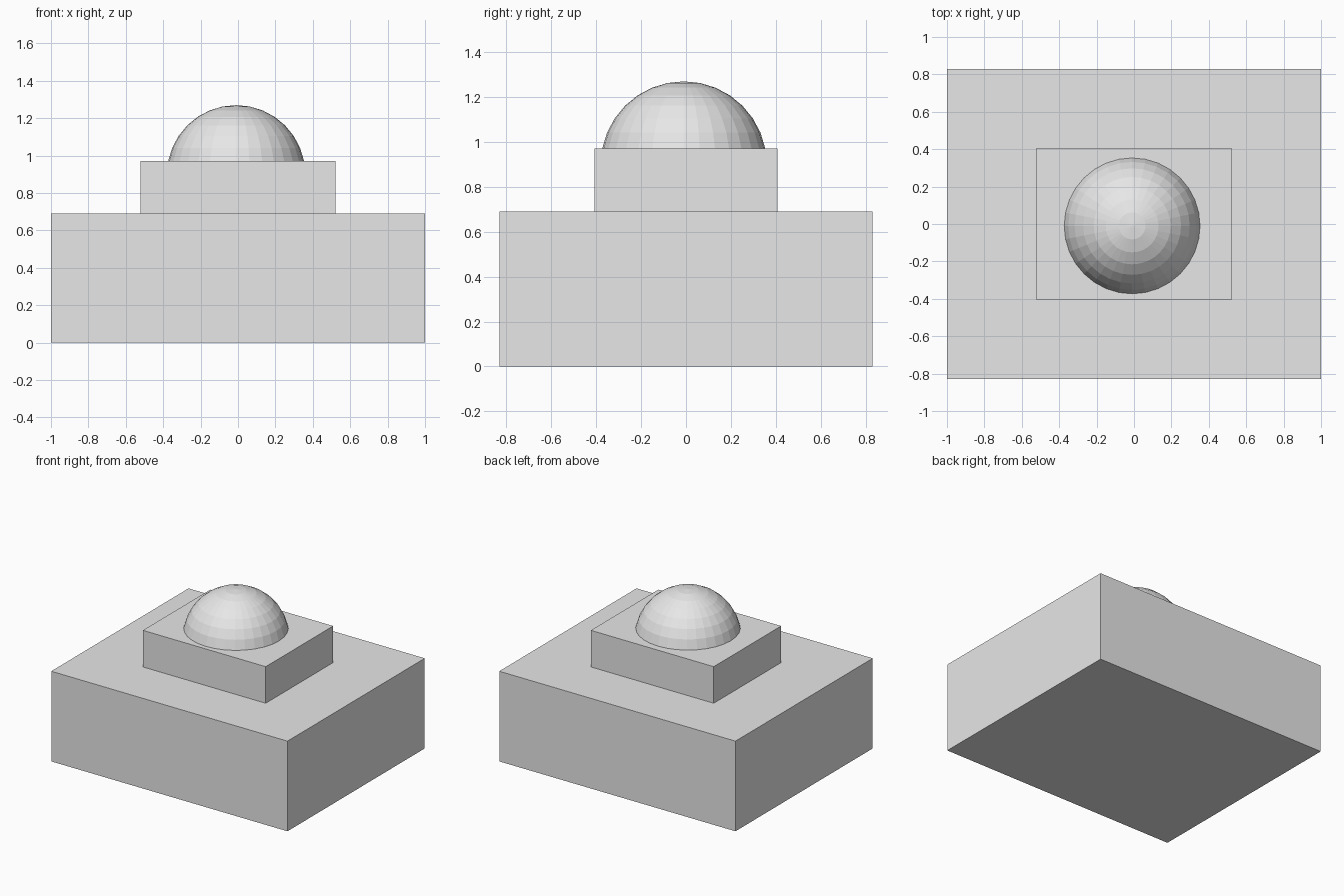
import bpy

cube = bpy.data.objects.get("Cube")
if cube:
    bpy.data.objects.remove(cube, do_unlink=True)

# Single light grey colour
grey = bpy.data.materials.new("light_grey")
grey.use_nodes = True
colour = (0.8, 0.8, 0.8, 1)
grey.diffuse_color = colour
grey.node_tree.nodes["Principled BSDF"].inputs["Base Color"].default_value = colour


def box(name, width, depth, bottom, top):
    bpy.ops.mesh.primitive_cube_add(size=1, location=(0, 0, (bottom + top) / 2))
    obj = bpy.context.object
    obj.name = name
    obj.scale = (width, depth, top - bottom)
    bpy.ops.object.transform_apply(location=False, rotation=False, scale=True)
    obj.data.materials.append(grey)


# Stepped blocks
box("base_block", 2, 1.66, 0, 0.69)
box("upper_block", 1.04, 0.815, 0.69, 0.97)

# Faceted dome: a sphere sunk into the upper block
bpy.ops.mesh.primitive_uv_sphere_add(segments=32, ring_count=16, radius=0.37,
                                     location=(-0.01, -0.01, 0.9))
dome = bpy.context.object
dome.name = "dome"
dome.data.materials.append(grey)
